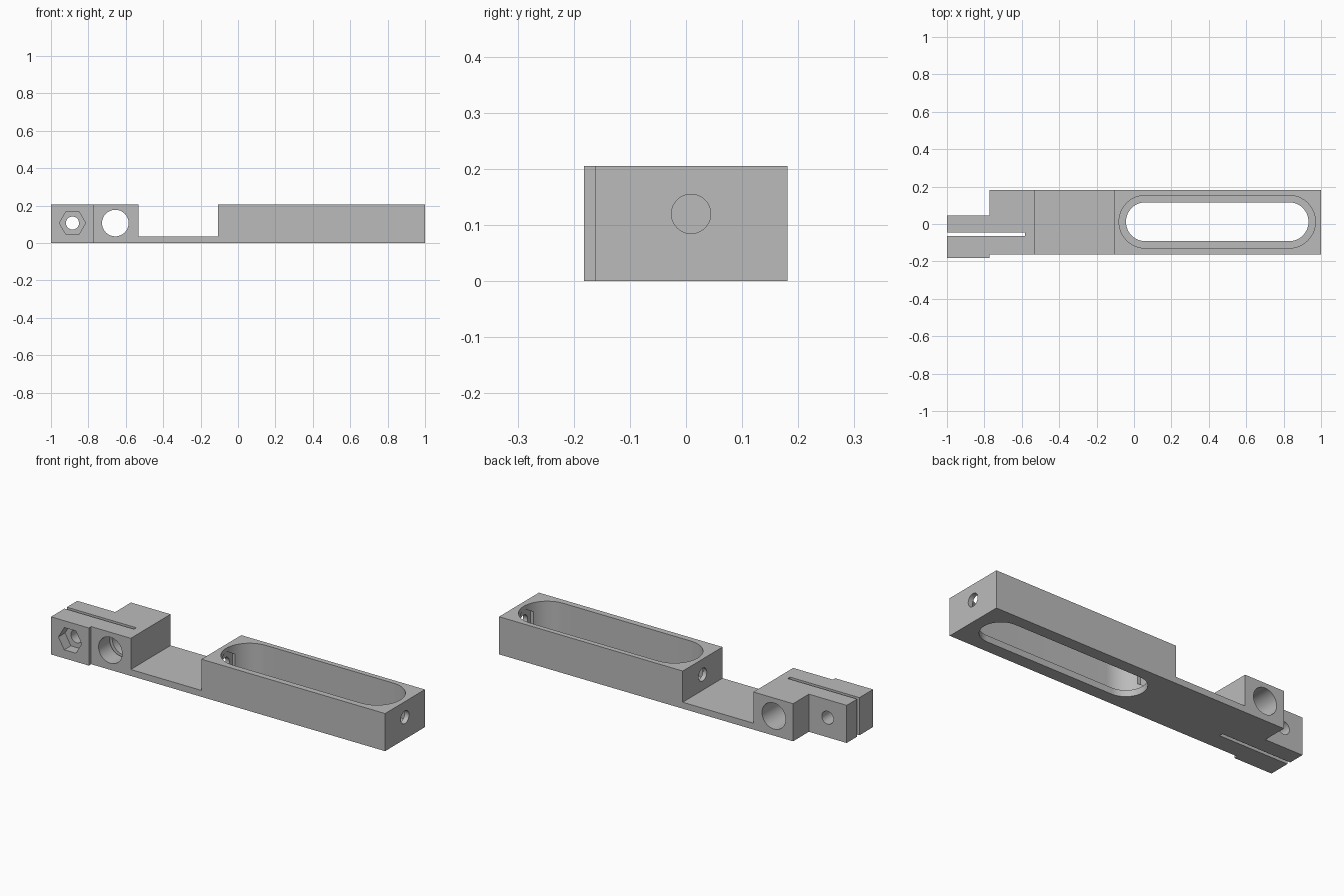
import bpy, bmesh
from math import pi, sin, cos, radians
from mathutils import Matrix

cube = bpy.data.objects.get("Cube")
if cube:
    bpy.data.objects.remove(cube, do_unlink=True)

grey = bpy.data.materials.new("plain grey")
grey.use_nodes = True
tone = (0.5, 0.5, 0.5, 1)
grey.diffuse_color = tone
grey.node_tree.nodes["Principled BSDF"].inputs["Base Color"].default_value = tone

HEIGHT = 0.205
FLOOR = 0.035
MID_Y = 0.012


def prism(name, outline, low, high, matrix=Matrix()):
    """Extrude a counter-clockwise outline from low to high along local z."""
    bm = bmesh.new()
    face = bm.faces.new([bm.verts.new((x, y, low)) for x, y in outline])
    top = bmesh.ops.extrude_face_region(bm, geom=[face])["geom"]
    moved = [v for v in top if isinstance(v, bmesh.types.BMVert)]
    bmesh.ops.translate(bm, verts=moved, vec=(0, 0, high - low))
    bm.transform(matrix)
    bmesh.ops.recalc_face_normals(bm, faces=bm.faces)
    mesh = bpy.data.meshes.new(name)
    bm.to_mesh(mesh)
    bm.free()
    mesh.materials.append(grey)
    obj = bpy.data.objects.new(name, mesh)
    bpy.context.collection.objects.link(obj)
    return obj


def rect(x0, x1, y0, y1):
    return [(x0, y0), (x1, y0), (x1, y1), (x0, y1)]


def circle(r, sides):
    return [(r * cos(2 * pi * i / sides), r * sin(2 * pi * i / sides)) for i in range(sides)]


def stadium(x0, x1, r, steps=32):
    """Slot outline with rounded ends, centred on MID_Y."""
    points = []
    for centre, start in ((x1 - r, -pi / 2), (x0 + r, pi / 2)):
        for i in range(steps + 1):
            a = start + pi * i / steps
            points.append((centre + r * cos(a), MID_Y + r * sin(a)))
    return points


def along_y(x, z):
    return Matrix.Translation((x, 0, z)) @ Matrix.Rotation(-pi / 2, 4, "X")


def along_x(y, z):
    return Matrix.Translation((0, y, z)) @ Matrix.Rotation(pi / 2, 4, "Y")


# Bar with its narrower clamp end
plan = [(-1, -0.182), (-0.772, -0.182), (-0.772, -0.162), (1, -0.162),
        (1, 0.181), (-0.772, 0.181), (-0.772, 0.045), (-1, 0.045)]
holder = prism("holder_bar", plan, 0, HEIGHT)

end_axis = along_x(0.009, 0.12)
clamp_axis = along_y(-0.885, 0.107)
cutters = [
    # Open gap between the two blocks
    prism("gap_cutter", rect(-0.533, -0.107, -1, 1), FLOOR, 1),
    # Long pocket with a ledge round its floor opening
    prism("pocket_cutter", stadium(-0.08, 0.97, 0.141), FLOOR, 1),
    prism("opening_cutter", stadium(-0.043, 0.933, 0.104), -1, 0.1),
    # Clamp bore, split, bolt hole and nut recess
    prism("bore_cutter", circle(0.071, 64), -1, 1, along_y(-0.656, 0.107)),
    prism("split_cutter", rect(-2, -0.582, -0.065, -0.045), -1, 1),
    prism("bolt_cutter", circle(0.035, 40), -1, 1, clamp_axis),
    prism("nut_cutter", circle(0.07, 6), -1, -0.125, clamp_axis),
    # Holes through both ends of the pocket, with nut recesses inside
    prism("near_hole_cutter", circle(0.035, 40), -0.2, 0.1, end_axis),
    prism("far_hole_cutter", circle(0.035, 40), 0.8, 1.2, end_axis),
    prism("near_nut_cutter", circle(0.07, 6), -0.083, 0.1, end_axis),
    prism("far_nut_cutter", circle(0.07, 6), 0.8, 0.973, end_axis),
]

bpy.ops.object.select_all(action="DESELECT")
holder.select_set(True)
bpy.context.view_layer.objects.active = holder
for cutter in cutters:
    cutter.hide_render = True
    cut = holder.modifiers.new(cutter.name, "BOOLEAN")
    cut.operation = "DIFFERENCE"
    cut.solver = "EXACT"
    cut.object = cutter
    bpy.ops.object.modifier_apply(modifier=cut.name)
    bpy.data.objects.remove(cutter, do_unlink=True)

bpy.ops.object.shade_smooth_by_angle(angle=radians(30))
